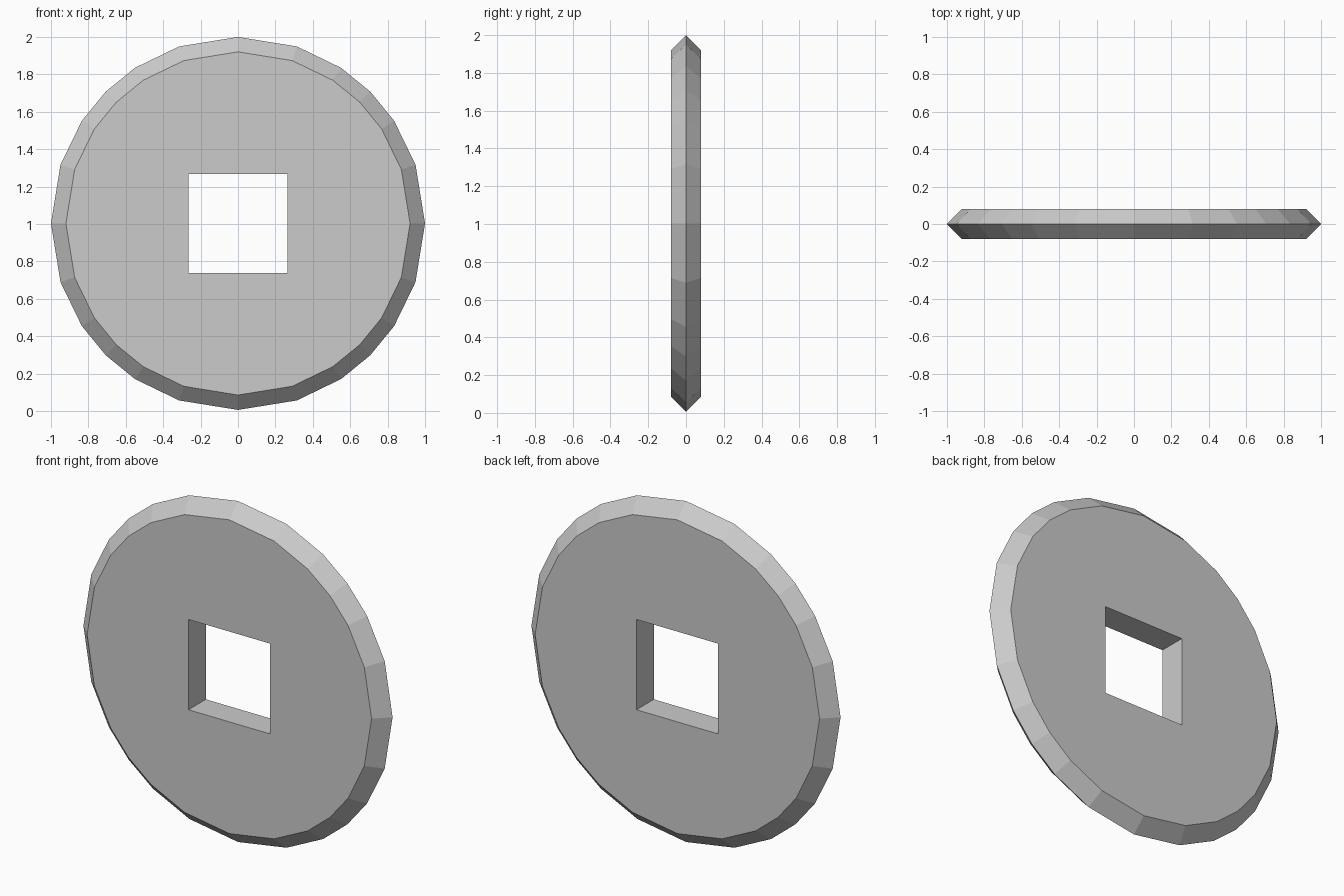
import bpy, bmesh
from math import sin, cos, radians

if "Cube" in bpy.data.objects:
    bpy.data.objects.remove(bpy.data.objects["Cube"])

CENTRE, HEIGHT = 1.003, 0.997   # disc centre and vertical radius
HALF_T, FACE, HOLE = 0.08, 0.92, 0.264

# uneven facet angles of one quadrant, repeated around the disc
quadrant = [0, 18.35, 33.4, 45, 56.6, 71.65]
angles = [radians(q * 90 + a) for q in range(4) for a in quadrant]


def circle(r):
    return [(r * cos(a), r * HEIGHT * sin(a)) for a in angles]


def square(h):
    # same angles projected on a square, so both outlines bridge with quads
    pts = []
    for a in angles:
        k = h / max(abs(cos(a)), abs(sin(a)))
        pts.append((k * cos(a), k * sin(a)))
    return pts


# closed cross-section: rim ridge, front face, hole wall, back face
bm = bmesh.new()
sections = [(circle(1), 0), (circle(FACE), -HALF_T), (square(HOLE), -HALF_T),
            (square(HOLE), HALF_T), (circle(FACE), HALF_T)]
rings = [[bm.verts.new((x, y, CENTRE + z)) for x, z in pts] for pts, y in sections]
n = len(angles)
for i, ring in enumerate(rings):
    nxt = rings[(i + 1) % len(rings)]
    for j in range(n):
        k = (j + 1) % n
        bm.faces.new((ring[j], ring[k], nxt[k], nxt[j]))
bmesh.ops.recalc_face_normals(bm, faces=bm.faces)

# coin disc with square hole
mesh = bpy.data.meshes.new("coin")
bm.to_mesh(mesh)
bm.free()
bpy.context.collection.objects.link(bpy.data.objects.new("coin", mesh))
